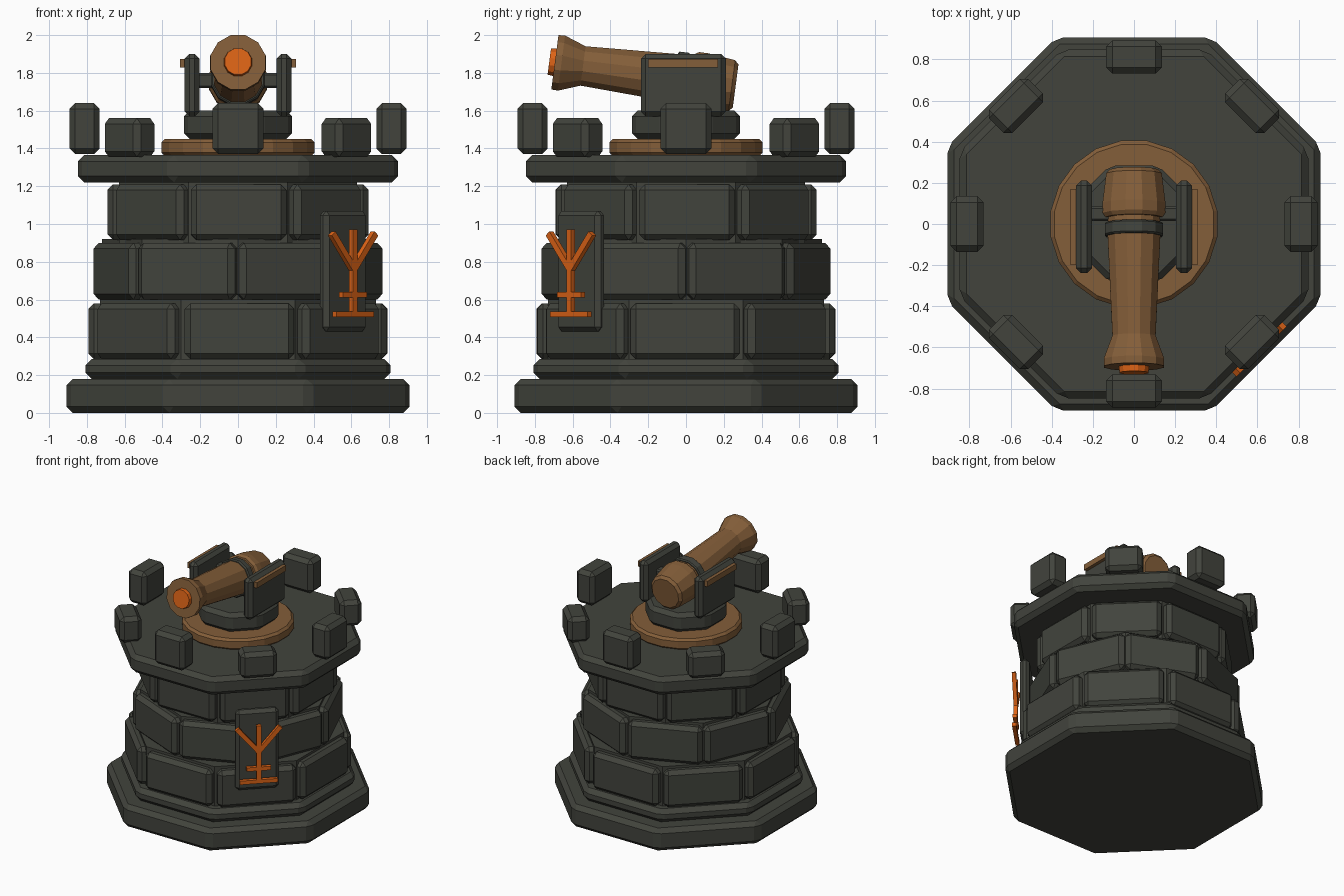
import bpy, bmesh, random
from math import pi, cos, sin, radians, atan2, hypot
from mathutils import Matrix, Vector

random.seed(4)
cube = bpy.data.objects.get("Cube")
if cube:
    bpy.data.objects.remove(cube, do_unlink=True)


def material(name, color):
    m = bpy.data.materials.new(name)
    m.use_nodes = True
    m.diffuse_color = (*color, 1)
    m.node_tree.nodes["Principled BSDF"].inputs["Base Color"].default_value = (*color, 1)
    return m


STONE = material("dark stone", (0.054, 0.057, 0.046))
BRONZE = material("bronze", (0.23, 0.112, 0.041))
GLOW = material("glowing orange", (0.72, 0.125, 0.008))


def finish(name, bm, mat, matrix, bevel):
    bmesh.ops.recalc_face_normals(bm, faces=bm.faces)
    mesh = bpy.data.meshes.new(name)
    bm.to_mesh(mesh)
    bm.free()
    mesh.materials.append(mat)
    ob = bpy.data.objects.new(name, mesh)
    bpy.context.collection.objects.link(ob)
    ob.matrix_world = matrix
    if bevel:
        mod = ob.modifiers.new("Chamfer", 'BEVEL')
        mod.width = bevel
        mod.segments = 1
        mod.limit_method = 'ANGLE'
    return ob


def box(name, size, center, mat=STONE, matrix=Matrix(), bevel=0.0):
    bm = bmesh.new()
    bmesh.ops.create_cube(bm, size=1)
    bmesh.ops.scale(bm, vec=size, verts=bm.verts)
    return finish(name, bm, mat, matrix @ Matrix.Translation(center), bevel)


def lathe(name, profile, sides, mat=STONE, matrix=Matrix(), bevel=0.0):
    """Stack of regular polygons; profile holds (distance to flat side, height)."""
    bm = bmesh.new()
    rings = []
    for flat, z in profile:
        r = flat / cos(pi / sides)
        angles = [(i + 0.5) * 2 * pi / sides for i in range(sides)]
        rings.append([bm.verts.new((r * cos(a), r * sin(a), z)) for a in angles])
    for low, high in zip(rings, rings[1:]):
        for i in range(sides):
            j = (i + 1) % sides
            bm.faces.new((low[i], low[j], high[j], high[i]))
    bm.faces.new(rings[0])
    bm.faces.new(rings[-1])
    return finish(name, bm, mat, matrix, bevel)


def turn(angle):
    return Matrix.Rotation(angle, 4, 'Z')


# Octagonal plinth and roof slab
for name, flat, low, high in (("base_step", 0.908, 0, 0.18),
                              ("upper_step", 0.808, 0.18, 0.285),
                              ("roof_slab", 0.848, 1.22, 1.365)):
    lathe(name, [(flat, low), (flat, high)], 8, bevel=0.033)

# Three staggered courses of bricks around a recessed core
courses = ((0.79, 0.29, 0.285, 0.58, 0), (0.725, 0.277, 0.6, 0.9, pi / 8),
           (0.69, 0.253, 0.915, 1.21, 0))
for row, (flat, half, low, high, offset) in enumerate(courses):
    lathe("wall_core_%d" % row, [(flat - 0.06, low - 0.02), (flat - 0.06, high + 0.02)],
          8, matrix=turn(offset))
    for i in range(8):
        around = turn(offset + i * pi / 4 + random.uniform(-0.012, 0.012))
        box("brick_%d_%d" % (row, i), (0.2, 2 * half, high - low),
            (flat - 0.1, 0, (low + high) / 2), matrix=around, bevel=0.03)

# Battlements: tall on the main sides, short on the diagonals
for i in range(8):
    top = 1.56 if i % 2 else 1.64
    low = 1.355 if i % 2 else 1.37
    box("battlement_%d" % i, (0.16, 0.27, top - low), (0.812, 0, (top + low) / 2),
        matrix=turn(i * pi / 4), bevel=0.03)

# Turntable and gun mount
lathe("turntable", [(0.405, 1.36), (0.405, 1.45)], 20, BRONZE, bevel=0.018)
lathe("gun_mount", [(0.285, 1.45), (0.285, 1.6)], 8, bevel=0.03)
for side, label in ((1, "left"), (-1, "right")):
    box("cheek_" + label, (0.078, 0.45, 0.33), (side * 0.243, -0.014, 1.735), bevel=0.025)
    box("cheek_strip_" + label, (0.06, 0.37, 0.045), (side * 0.278, -0.015, 1.852), BRONZE)
box("trunnion_bar", (0.44, 0.07, 0.08), (0, 0.05, 1.76), bevel=0.01)

# Cannon, its long axis running forward and slightly up
aim = Matrix.Translation((0, 0, 1.765)) @ Matrix.Rotation(radians(90 - 7.5), 4, 'X') @ turn(pi / 12 * 0)
lathe("barrel", [(0.125, -0.1), (0.128, 0.06), (0.105, 0.55), (0.147, 0.665), (0.145, 0.7)],
      12, BRONZE, aim)
lathe("breech", [(0.115, -0.265), (0.135, -0.245), (0.153, -0.1), (0.153, -0.05), (0.14, -0.03)],
      12, BRONZE, aim)
lathe("barrel_band", [(0.142, -0.005), (0.142, 0.06)], 12, STONE, aim, bevel=0.008)
lathe("muzzle_glow", [(0.075, 0.69), (0.07, 0.73)], 12, GLOW, aim)

# Plaque on the front left diagonal with a raised line sign
plaque = turn(-pi / 4)
box("plaque", (0.07, 0.32, 0.64), (0.785, 0, 0.75), matrix=plaque, bevel=0.025)


def stroke(name, start, end, width):
    dy, dz = end[0] - start[0], end[1] - start[1]
    mid = Vector((0.862, (start[0] + end[0]) / 2, (start[1] + end[1]) / 2))
    place = plaque @ Matrix.Translation(mid) @ Matrix.Rotation(atan2(dz, dy), 4, 'X')
    box(name, (0.03, hypot(dy, dz), width), (0, 0, 0), GLOW, place)


stroke("sign_stem", (0, 0.51), (0, 0.97), 0.035)
stroke("sign_foot", (-0.14, 0.523), (0.14, 0.523), 0.03)
stroke("sign_bar", (-0.09, 0.625), (0.09, 0.625), 0.03)
for side, label in ((1, "left"), (-1, "right")):
    stroke("sign_arm_" + label, (0, 0.76), (side * 0.16, 0.95), 0.035)
